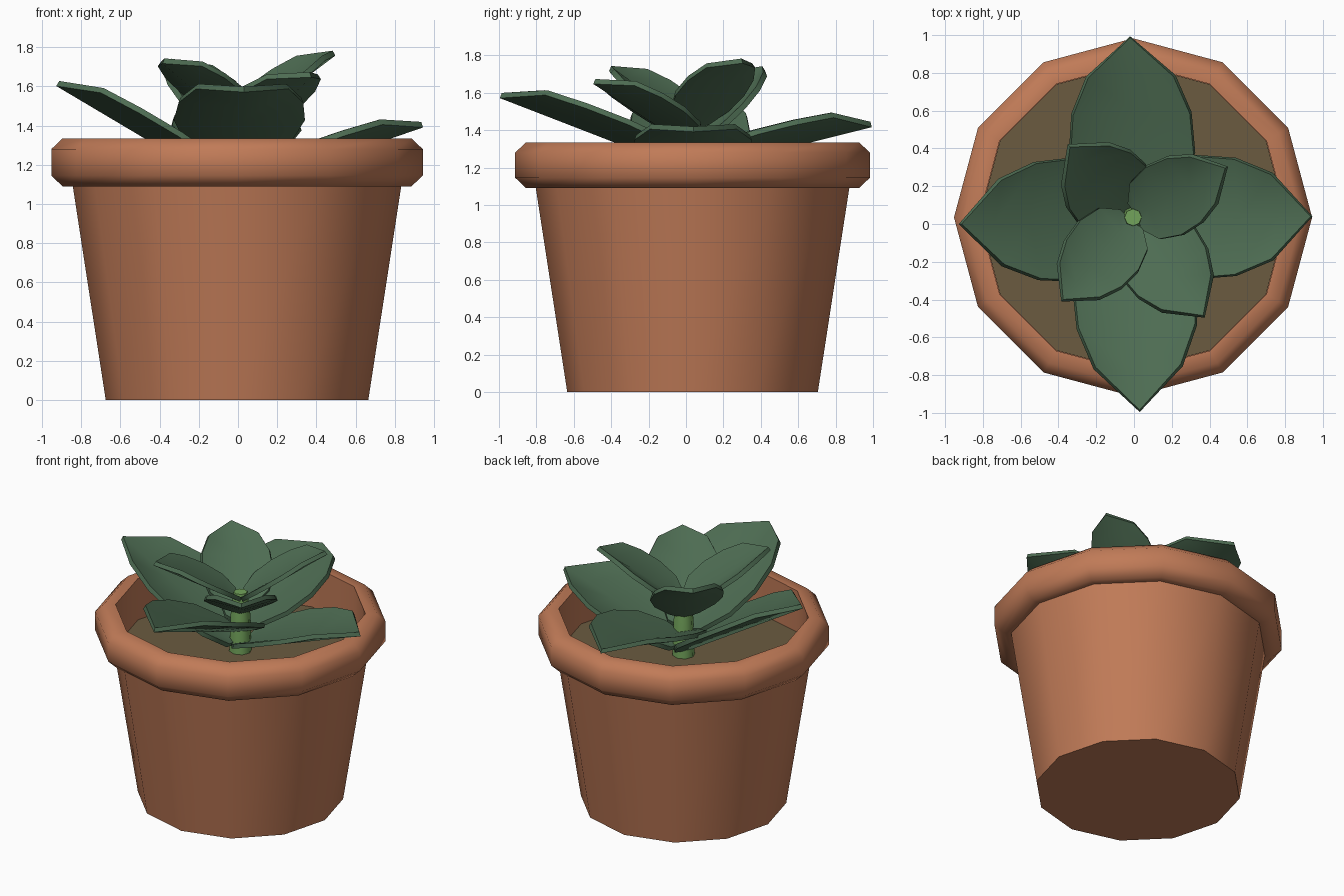
import bpy, bmesh, math
from mathutils import Vector

if "Cube" in bpy.data.objects:
    bpy.data.objects.remove(bpy.data.objects["Cube"])

CX, CY = -0.005, 0.035   # axis of the pot


def material(name, rgb):
    m = bpy.data.materials.new(name)
    m.diffuse_color = (*rgb, 1)
    m.use_nodes = True
    m.node_tree.nodes["Principled BSDF"].inputs["Base Color"].default_value = m.diffuse_color
    return m


TERRACOTTA = material("terracotta", (0.53, 0.197, 0.096))
SOIL = material("soil brown", (0.145, 0.105, 0.051))
LEAF = material("leaf green", (0.075, 0.15, 0.085))
STEM = material("stem green", (0.17, 0.37, 0.105))


def finish(name, bm, mat, angle):
    bmesh.ops.recalc_face_normals(bm, faces=bm.faces)
    me = bpy.data.meshes.new(name)
    bm.to_mesh(me)
    bm.free()
    ob = bpy.data.objects.new(name, me)
    bpy.context.collection.objects.link(ob)
    me.materials.append(mat)
    bpy.ops.object.select_all(action='DESELECT')
    bpy.context.view_layer.objects.active = ob
    ob.select_set(True)
    bpy.ops.object.shade_smooth_by_angle(angle=math.radians(angle))
    return ob


def lathe(name, profile, sides, mat, angle=50):
    """Turn a (radius, z) profile round the pot axis and cap both ends."""
    bm = bmesh.new()
    rings = [[bm.verts.new((CX + r * math.cos(2 * math.pi * i / sides),
                            CY + r * math.sin(2 * math.pi * i / sides), z))
              for i in range(sides)] for r, z in profile]
    for a, b in zip(rings, rings[1:]):
        for i in range(sides):
            j = (i + 1) % sides
            bm.faces.new((a[i], a[j], b[j], b[i]))
    bm.faces.new(rings[0])
    bm.faces.new(rings[-1])
    return finish(name, bm, mat, angle)


# position along the leaf, half width, raised edge (both as fractions of maximum)
LEAF_ROWS = [(0, .4, .4), (.14, .83, .85), (.36, 1, 1), (.59, .95, 1), (.8, .7, .9)]


def leaf(name, base_z, tip, half_width, lift):
    """Cupped pointed leaf from the stem to the tip."""
    tip = Vector(tip)
    axis = Vector((CX, CY, base_z))
    out = Vector((tip.x - CX, tip.y - CY, 0)).normalized()
    base = axis + out * 0.03
    along = tip - base
    side = Vector((-out.y, out.x, 0))
    normal = along.cross(side).normalized()
    bm = bmesh.new()
    rows = []
    for u, w, h in LEAF_ROWS:
        mid = base + along * u
        rows.append([bm.verts.new(mid + side * half_width * w * k + normal * lift * h * abs(k))
                     for k in (-1, 0, 1)])
    for a, b in zip(rows, rows[1:]):
        for k in (0, 1):
            bm.faces.new((a[k], a[k + 1], b[k + 1], b[k]))
    end = bm.verts.new(tip)
    for k in (0, 1):
        bm.faces.new((rows[-1][k], rows[-1][k + 1], end))
    ob = finish(name, bm, LEAF, 50)
    mod = ob.modifiers.new("thickness", 'SOLIDIFY')
    mod.thickness = 0.03
    mod.offset = 0
    bpy.ops.object.modifier_apply(modifier=mod.name)
    bpy.ops.object.shade_smooth_by_angle(angle=math.radians(50))


# pot with rolled rim, hollow down to the soil
lathe("pot", [(.67, 0), (.838, 1.09), (.89, 1.09), (.948, 1.145), (.948, 1.28),
              (.89, 1.335), (.815, 1.335), (.815, 1.0)], 12, TERRACOTTA)
lathe("soil", [(.813, 1.01), (.813, 1.04)], 12, SOIL)
lathe("stem", [(.075, 1.02), (.065, 1.3), (.045, 1.46)], 8, STEM)

# big lower leaves
leaf("lower_leaf_right", 1.09, (.94, .04, 1.405), .325, .09)
leaf("lower_leaf_left", 1.09, (-.92, .0, 1.615), .325, .09)
leaf("lower_leaf_front", 1.20, (.03, -.99, 1.585), .33, .11)
leaf("lower_leaf_back", 1.20, (-.02, .99, 1.43), .33, .11)
# small upper leaves
leaf("upper_leaf_back_left", 1.33, (-.345, .415, 1.73), .235, .07)
leaf("upper_leaf_front_right", 1.33, (.37, -.49, 1.66), .235, .07)
leaf("upper_leaf_back_right", 1.42, (.49, .30, 1.77), .205, .06)
leaf("upper_leaf_front_left", 1.42, (-.38, -.405, 1.73), .205, .06)
